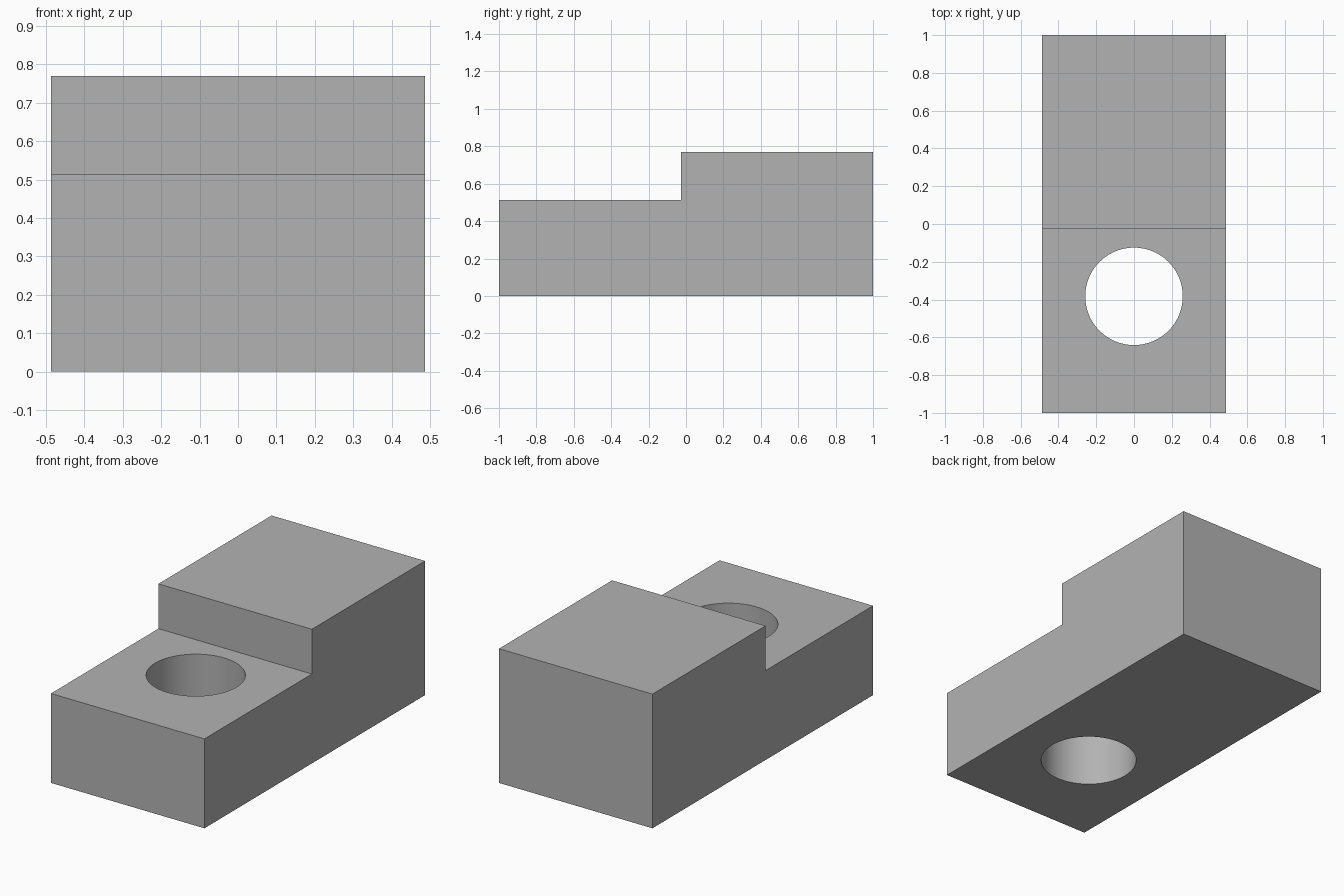
import bpy
import bmesh
import math

if "Cube" in bpy.data.objects:
    bpy.data.objects.remove(bpy.data.objects["Cube"], do_unlink=True)

HALF_WIDTH, HALF_LENGTH = 0.487, 1.0
LOW, HIGH, STEP_Y = 0.513, 0.77, -0.026
HOLE_Y, HOLE_RADIUS = -0.383, 0.258

grey = bpy.data.materials.new("plain grey")
grey.use_nodes = True
colour = (0.45, 0.45, 0.45, 1)
grey.diffuse_color = colour
grey.node_tree.nodes["Principled BSDF"].inputs["Base Color"].default_value = colour

# Stepped block: side profile extruded across the width
profile = [(-HALF_LENGTH, 0), (HALF_LENGTH, 0), (HALF_LENGTH, HIGH),
           (STEP_Y, HIGH), (STEP_Y, LOW), (-HALF_LENGTH, LOW)]
bm = bmesh.new()
side = bm.faces.new([bm.verts.new((-HALF_WIDTH, y, z)) for y, z in profile])
extruded = bmesh.ops.extrude_face_region(bm, geom=[side])["geom"]
bmesh.ops.translate(bm, vec=(2 * HALF_WIDTH, 0, 0),
                    verts=[v for v in extruded if isinstance(v, bmesh.types.BMVert)])
bmesh.ops.recalc_face_normals(bm, faces=bm.faces)
mesh = bpy.data.meshes.new("stepped_block")
bm.to_mesh(mesh)
bm.free()
mesh.materials.append(grey)
block = bpy.data.objects.new("stepped_block", mesh)
bpy.context.collection.objects.link(block)

# Round through hole in the low half
bpy.ops.mesh.primitive_cylinder_add(vertices=96, radius=HOLE_RADIUS, depth=2,
                                    location=(0, HOLE_Y, LOW / 2))
cutter = bpy.context.object
cutter.name = "hole_cutter"
cutter.hide_render = True
cutter.data.materials.append(grey)
cut = block.modifiers.new("through_hole", 'BOOLEAN')
cut.operation = 'DIFFERENCE'
cut.solver = 'EXACT'
cut.object = cutter

# Apply the cut, then smooth only the hole wall
bpy.ops.object.select_all(action='DESELECT')
block.select_set(True)
bpy.context.view_layer.objects.active = block
bpy.ops.object.modifier_apply(modifier=cut.name)
bpy.data.objects.remove(cutter, do_unlink=True)
bpy.ops.object.shade_smooth_by_angle(angle=math.radians(30))
